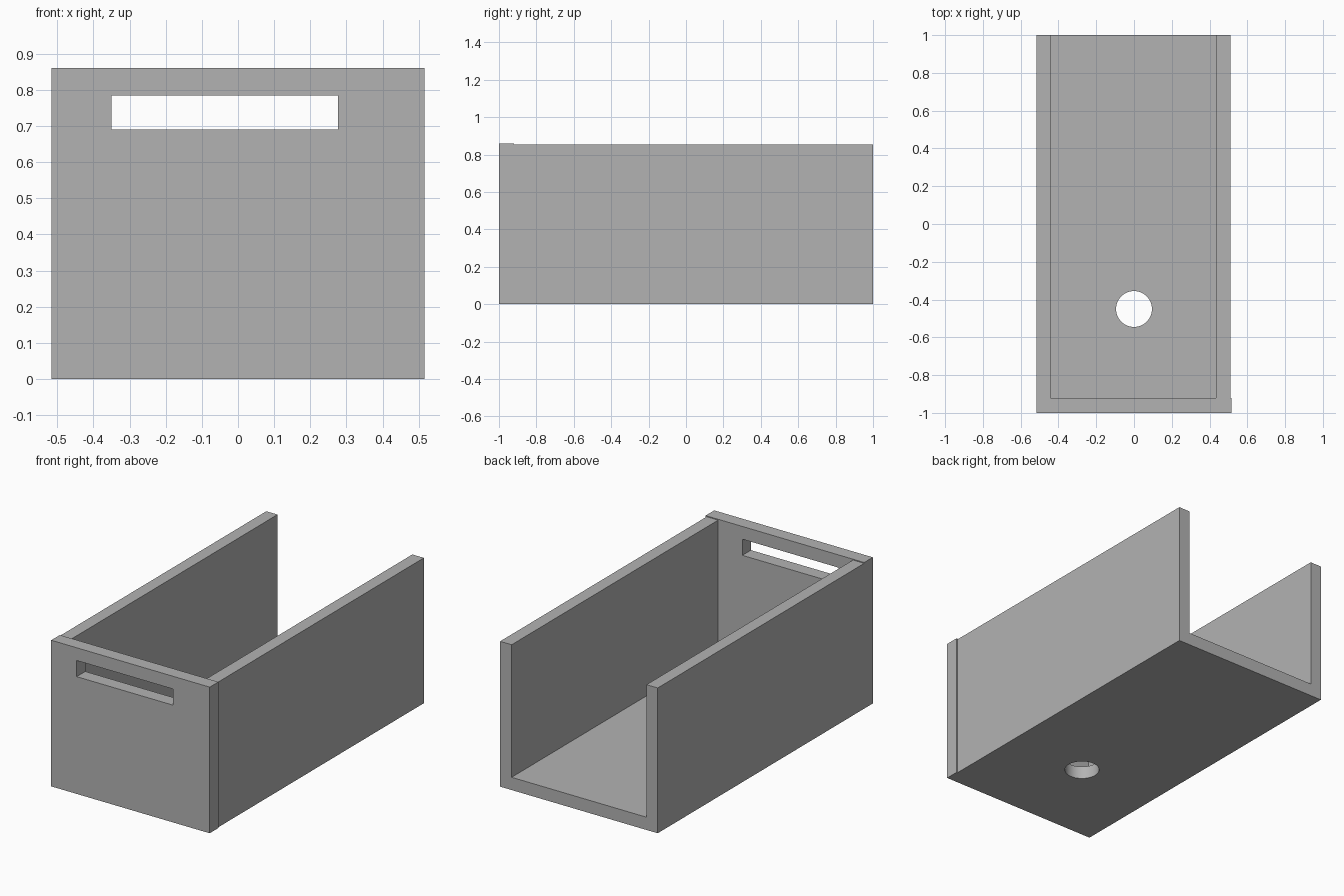
import bpy

cube = bpy.data.objects.get("Cube")
if cube:
    bpy.data.objects.remove(cube, do_unlink=True)

# Single grey material
grey = bpy.data.materials.new("plain grey")
grey.use_nodes = True
colour = (0.45, 0.45, 0.45, 1)
grey.diffuse_color = colour
grey.node_tree.nodes["Principled BSDF"].inputs["Base Color"].default_value = colour


def box(name, low, high):
    """Box between two opposite corners."""
    bpy.ops.mesh.primitive_cube_add(size=1)
    ob = bpy.context.object
    ob.name = name
    for v in ob.data.vertices:
        v.co = [h if c > 0 else l for c, l, h in zip(v.co, low, high)]
    ob.data.materials.append(grey)
    return ob


def cut(target, cutter):
    """Cut an opening, then discard the cutter."""
    mod = target.modifiers.new("opening", "BOOLEAN")
    mod.operation = "DIFFERENCE"
    mod.solver = "EXACT"
    mod.object = cutter
    bpy.context.view_layer.objects.active = target
    bpy.ops.object.modifier_apply(modifier=mod.name)
    bpy.data.objects.remove(cutter, do_unlink=True)


LEFT, RIGHT = 0.51, -0.516
FRONT, BACK = -1.0, 1.0
INNER_FRONT, FLOOR_TOP, RIM = -0.92, 0.075, 0.855

# Floor with round drain hole
floor = box("floor", (RIGHT, INNER_FRONT, 0), (LEFT, BACK, FLOOR_TOP))
bpy.ops.mesh.primitive_cylinder_add(vertices=64, radius=0.095, depth=1,
                                    location=(0, -0.45, 0))
cut(floor, bpy.context.object)

# Side walls standing on the floor
box("right_wall", (RIGHT, INNER_FRONT, FLOOR_TOP), (-0.443, BACK, RIM))
box("left_wall", (0.435, INNER_FRONT, FLOOR_TOP), (LEFT, BACK, RIM))

# Front panel, slightly proud of the walls, with a handle slot
panel = box("front_panel", (RIGHT, FRONT, 0), (0.516, INNER_FRONT, 0.86))
cut(panel, box("slot_cutter", (-0.35, -1.2, 0.69), (0.277, -0.8, 0.785)))

# Smooth the round hole while keeping the edges sharp
bpy.ops.object.select_all(action="DESELECT")
floor.select_set(True)
bpy.context.view_layer.objects.active = floor
bpy.ops.object.shade_smooth_by_angle()
